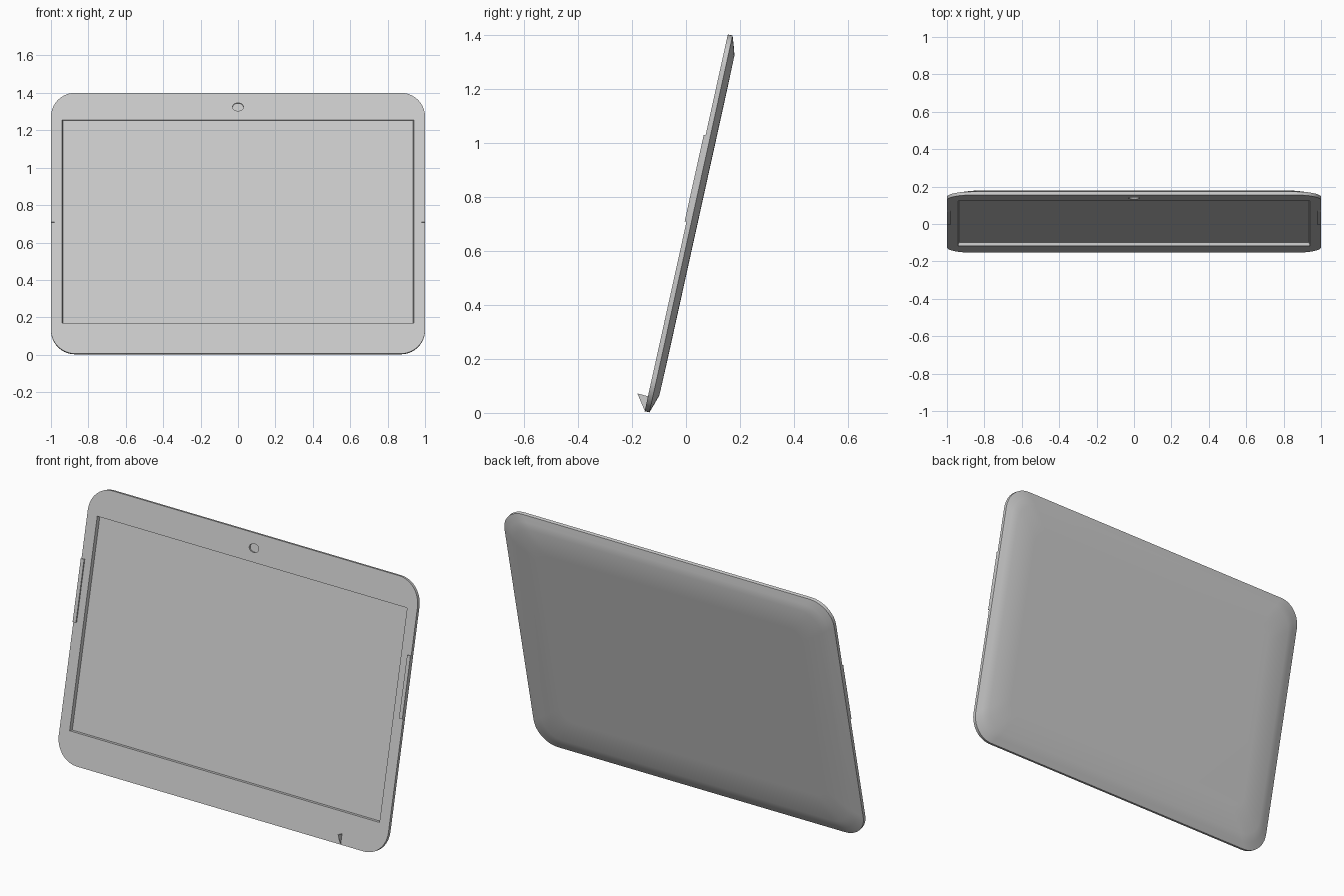
import bpy, bmesh, math
from mathutils import Matrix

cube = bpy.data.objects.get("Cube")
if cube:
    bpy.data.objects.remove(cube, do_unlink=True)

H = 1.428          # panel height along its own plane
TILT = math.radians(12.45)
SEG = 10           # segments per rounded corner
# panel space: x across, y depth into the panel, z up along the panel
LEAN = Matrix.Translation((0, -0.153, 0.006)) @ Matrix.Rotation(-TILT, 4, 'X')

grey = bpy.data.materials.new("light grey")
grey.diffuse_color = (0.6, 0.6, 0.6, 1)
grey.use_nodes = True
grey.node_tree.nodes["Principled BSDF"].inputs["Base Color"].default_value = (0.6, 0.6, 0.6, 1)


def make(bm, name):
    """Lean the part back and add it to the scene."""
    bmesh.ops.recalc_face_normals(bm, faces=bm.faces)
    bm.transform(LEAN)
    mesh = bpy.data.meshes.new(name)
    bm.to_mesh(mesh)
    bm.free()
    mesh.materials.append(grey)
    ob = bpy.data.objects.new(name, mesh)
    bpy.context.collection.objects.link(ob)
    return ob


def activate(ob):
    bpy.ops.object.select_all(action='DESELECT')
    ob.select_set(True)
    bpy.context.view_layer.objects.active = ob


def rounded_ring(bm, inset, depth):
    """Rounded rectangle outline, pulled in by inset."""
    r = 0.13 - 0.3 * inset
    ring = []
    for k, (sx, sz) in enumerate([(1, 1), (-1, 1), (-1, -1), (1, -1)]):
        cx = sx * (1 - inset - r)
        cz = H / 2 + sz * (H / 2 - inset - r)
        for i in range(SEG + 1):
            a = math.pi / 2 * (k + i / SEG)
            ring.append(bm.verts.new((cx + r * math.cos(a), depth, cz + r * math.sin(a))))
    return ring


def rect_ring(bm, half, low, high, depth):
    return [bm.verts.new((x, depth, z)) for x, z in
            [(half, high), (-half, high), (-half, low), (half, low)]]


def bridge(bm, a, b):
    n = len(a)
    for i in range(n):
        j = (i + 1) % n
        bm.faces.new((a[i], a[j], b[j], b[i]))


# Casing: flat rim, bevelled back and recessed screen opening
bm = bmesh.new()
front = rounded_ring(bm, 0, 0)
previous = front
for inset, depth in [(0, .018), (.035, .030), (.07, .0405), (.2, .0415)]:
    ring = rounded_ring(bm, inset, depth)
    bridge(bm, previous, ring)
    previous = ring
bm.faces.new(previous)

opening = rect_ring(bm, 0.94, 0.168, 1.279, 0)
for i, v in enumerate(front):
    j = (i + 1) % len(front)
    a, b = opening[i // (SEG + 1)], opening[j // (SEG + 1)]
    bm.faces.new((v, front[j], a) if a == b else (v, front[j], b, a))
screen = rect_ring(bm, 0.936, 0.17, 1.279, 0.018)
bridge(bm, opening, screen)
bm.faces.new(screen)
casing = make(bm, "casing")

# Shallow oval camera hole above the screen
bm = bmesh.new()
bmesh.ops.create_cone(bm, cap_ends=True, segments=24, radius1=1, radius2=1, depth=1,
                      matrix=Matrix.Translation((0, 0, 1.351)) @ Matrix.Diagonal((0.029, 0.02, 0.022, 1))
                      @ Matrix.Rotation(math.pi / 2, 4, 'X'))
cutter = make(bm, "camera_hole_cutter")
cutter.hide_render = True
activate(casing)
cut = casing.modifiers.new("camera hole", 'BOOLEAN')
cut.operation = 'DIFFERENCE'
cut.solver = 'EXACT'
cut.object = cutter
bpy.ops.object.modifier_apply(modifier=cut.name)
bpy.data.objects.remove(cutter, do_unlink=True)
bpy.ops.object.shade_smooth_by_angle(angle=math.radians(35))

# Raised strips on both side edges
for side, name in [(1, "left_side_strip"), (-1, "right_side_strip")]:
    bm = bmesh.new()
    bmesh.ops.create_cube(bm, size=1, matrix=Matrix.Translation((side * 0.99, 0.002, 0.882))
                          @ Matrix.Diagonal((0.02, 0.018, 0.328, 1)))
    make(bm, name)

# Triangular latch fin near the lower edge, a single sheet
mesh = bpy.data.meshes.new("latch")
mesh.from_pydata([(0.73, -0.18, 0.072), (0.73, -0.153, 0.008), (0.73, -0.135, 0.06)], [], [(0, 1, 2)])
mesh.materials.append(grey)
bpy.context.collection.objects.link(bpy.data.objects.new("latch", mesh))
